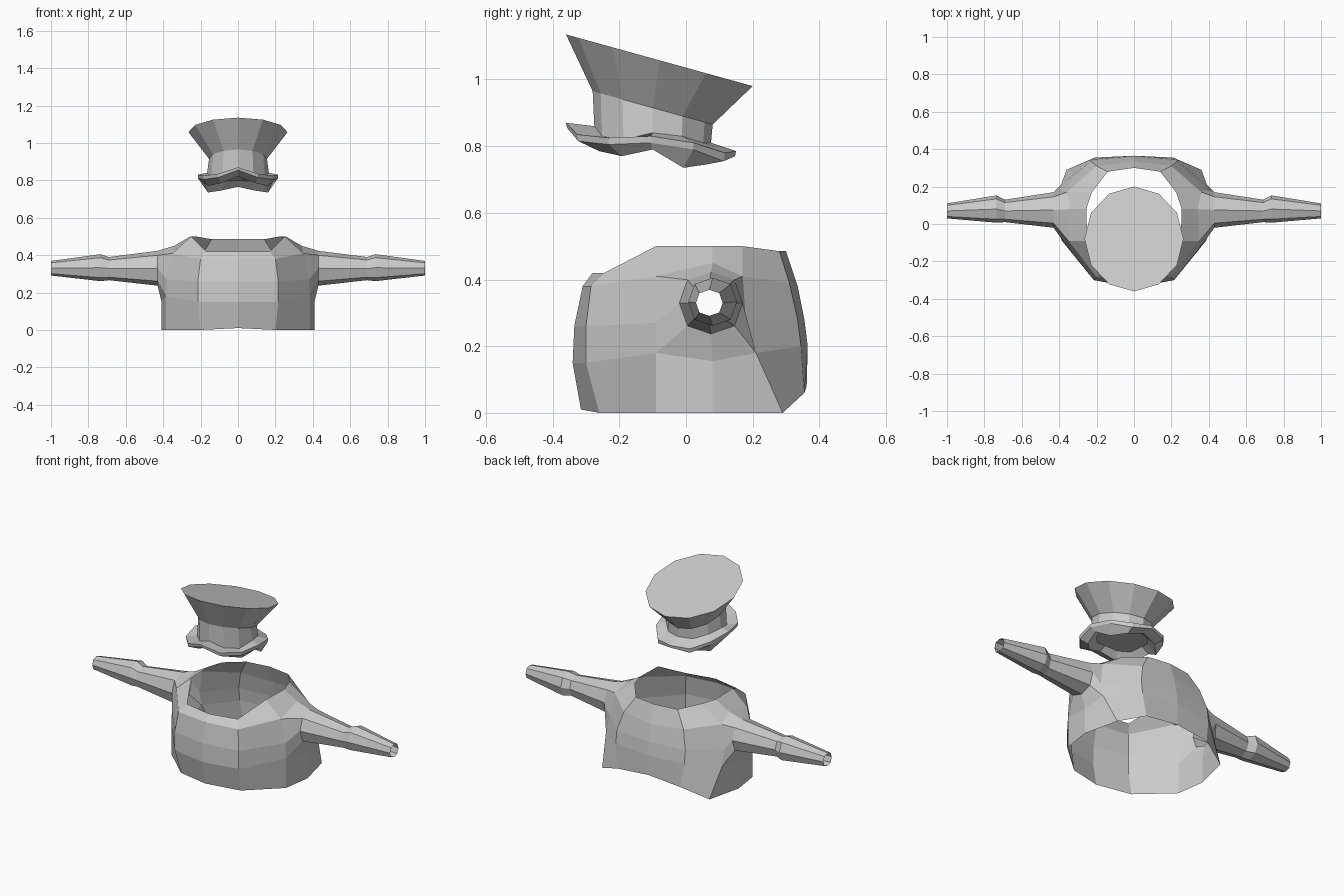
import bpy, bmesh, math

if "Cube" in bpy.data.objects:
    bpy.data.objects.remove(bpy.data.objects["Cube"])

grey = bpy.data.materials.new("plain_grey")
grey.diffuse_color = (0.6, 0.6, 0.6, 1)
grey.use_nodes = True
grey.node_tree.nodes["Principled BSDF"].inputs["Base Color"].default_value = grey.diffuse_color


def finish(bm, name):
    bmesh.ops.remove_doubles(bm, verts=bm.verts, dist=0.0005)
    bmesh.ops.recalc_face_normals(bm, faces=bm.faces)
    me = bpy.data.meshes.new(name)
    bm.to_mesh(me)
    bm.free()
    me.materials.append(grey)
    ob = bpy.data.objects.new(name, me)
    bpy.context.collection.objects.link(ob)
    return ob


def mirror(bm):
    geom = bm.verts[:] + bm.edges[:] + bm.faces[:]
    bmesh.ops.mirror(bm, geom=geom, axis='X', merge_dist=0.0005)


def bridge(bm, a, b, closed=False):
    n = len(a)
    for i in range(n if closed else n - 1):
        j = (i + 1) % n
        bm.faces.new((a[i], a[j], b[j], b[i]))


# Shirt: half of the torso as columns from front centre to back centre
columns = [
    [(0, -.315, .01), (0, -.34, .15), (0, -.335, .26), (0, -.31, .38), (0, -.28, .42)],
    [(.2, -.26, 0), (.215, -.30, .15), (.215, -.30, .26), (.2, -.285, .38), (.17, -.245, .42)],
    [(.385, -.09, 0), (.385, -.09, .18), (.38, -.09, .27), (.35, -.09, .41), (.25, -.09, .5)],
    [(.41, .08, 0), (.41, .08, .155), None, (.34, .08, .45), (.255, .08, .5)],
    [(.36, .29, 0), (.39, .21, .18), (.385, .18, .27), (.36, .17, .41), (.225, .17, .5)],
    [(.21, .355, .06), (.23, .345, .2), (.23, .335, .28), (.2, .31, .39), (.14, .28, .485)],
    [(0, .362, .08), (0, .365, .2), (0, .355, .28), (0, .335, .38), (0, .3, .485)],
]
bm = bmesh.new()
grid = [[bm.verts.new(p) if p else None for p in col] for col in columns]
for c in range(6):
    for r in range(4):
        quad = (grid[c][r], grid[c + 1][r], grid[c + 1][r + 1], grid[c][r + 1])
        if None not in quad:
            bm.faces.new(quad)

# Sleeve: eight-sided tube growing out of the armhole
hole = [(3, 1), (4, 1), (4, 2), (4, 3), (3, 3), (2, 3), (2, 2), (2, 1)]
ring = [grid[c][r] for c, r in hole]
sections = [(.43, .075, .33, .095, .093), (.69, .07, .328, .06, .062),
            (.735, .08, .333, .073, .072), (1, .07, .33, .04, .039)]
for x, y, z, ry, rz in sections:
    new = []
    for i in range(8):
        a = math.radians(-90 + 45 * i)
        k = 1.0 if i % 2 == 0 else 1.05
        new.append(bm.verts.new((x, y + k * ry * math.cos(a), z + k * rz * math.sin(a))))
    bridge(bm, ring, new, True)
    ring = new
mirror(bm)
finish(bm, "shirt")


# Hat: half rings from front to back, stacked from crown top to lining
def hat_ring(bm, cy, rx, ry, heights):
    n = len(heights) - 1
    out = []
    for i, z in enumerate(heights):
        a = math.pi * i / n
        x = 0 if i in (0, n) else rx * math.sin(a)
        out.append(bm.verts.new((x, cy - ry * math.cos(a), z)))
    return out


def slope(front, back):
    return [front + (back - front) * (1 - math.cos(math.pi * i / 6)) / 2 for i in range(7)]


bm = bmesh.new()
rings = [
    hat_ring(bm, -.08, .265, .28, slope(1.135, .98)),                           # crown top
    hat_ring(bm, -.10, .155, .18, slope(.965, .865)),                           # crown waist
    hat_ring(bm, -.10, .165, .175, [.86, .83, .82, .84, .83, .81, .81]),        # band foot
    hat_ring(bm, -.105, .215, .255, [.87, .835, .825, .83, .81, .78, .785]),    # brim top edge
    hat_ring(bm, -.105, .213, .252, [.855, .815, .805, .81, .79, .755, .77]),   # brim low edge
    hat_ring(bm, -.10, .185, .185, [.82, .785, .77, .79, .735, .745, .765]),    # underside lip
    hat_ring(bm, -.10, .14, .14, [.835, .82, .81, .82, .80, .795, .80]),        # lining
]
for a, b in zip(rings, rings[1:]):
    bridge(bm, a, b)
bm.faces.new(rings[0])
bm.faces.new(rings[-1])
mirror(bm)
finish(bm, "hat")
